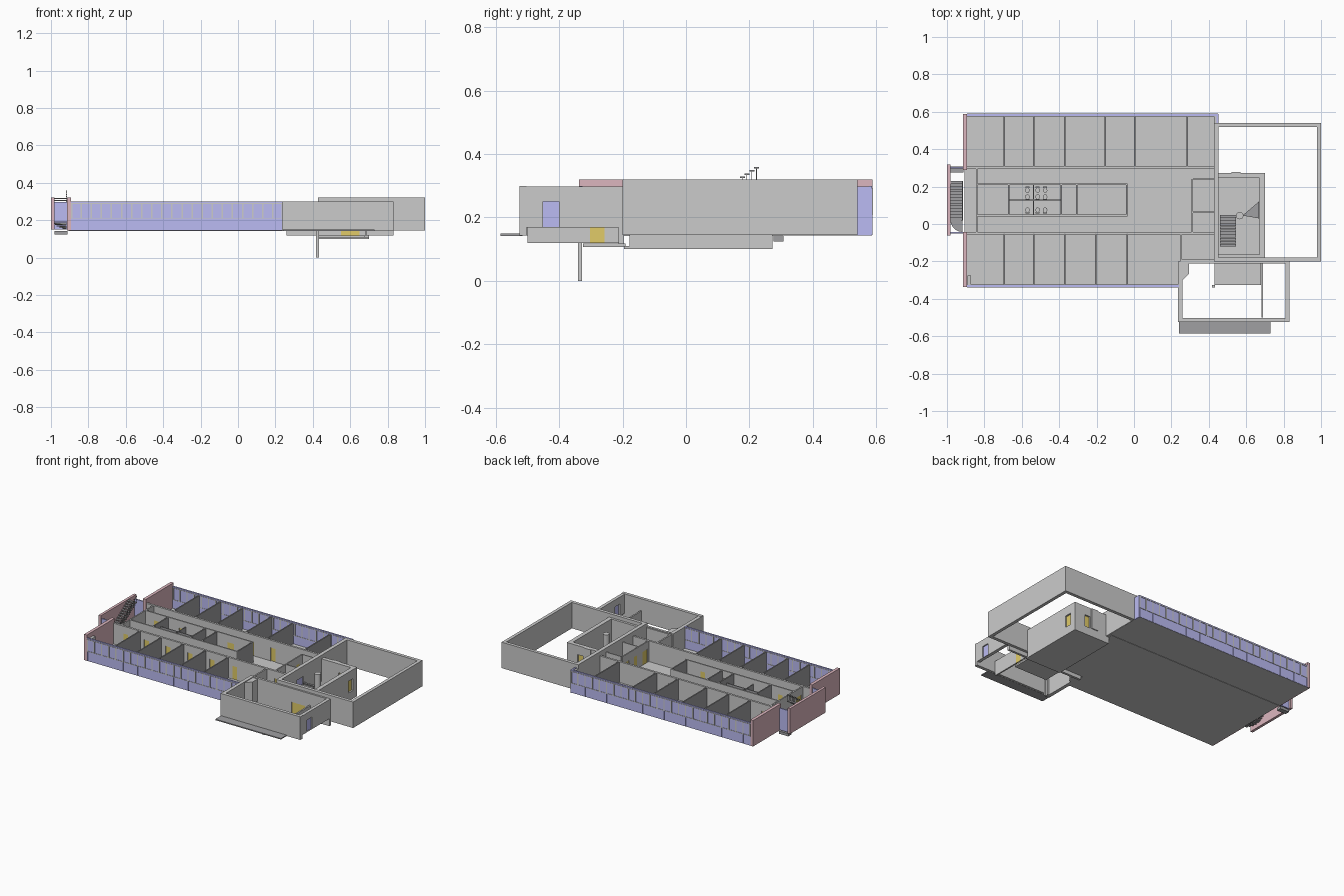
import bpy, bmesh, math


def material(name, rgb):
    m = bpy.data.materials.new(name)
    m.diffuse_color = (*rgb, 1)
    return m


BLUE = material("blue_glazing", (0.50, 0.50, 0.90))
PINK = material("pink_brick", (0.72, 0.47, 0.52))
GOLD = material("gold_door", (0.75, 0.60, 0.14))
DARK = material("dark_grey", (0.35, 0.35, 0.36))


def finish(name, bm, mat=None):
    me = bpy.data.meshes.new(name)
    bm.normal_update()
    bm.to_mesh(me)
    bm.free()
    ob = bpy.data.objects.new(name, me)
    bpy.context.collection.objects.link(ob)
    if mat:
        me.materials.append(mat)
    return ob


def prism(bm, pts, z0, z1):
    lo = [bm.verts.new((x, y, z0)) for x, y in pts]
    hi = [bm.verts.new((x, y, z1)) for x, y in pts]
    fs = [bm.faces.new(lo[::-1]), bm.faces.new(hi)]
    for i in range(len(pts)):
        j = (i + 1) % len(pts)
        fs.append(bm.faces.new((lo[i], lo[j], hi[j], hi[i])))
    bmesh.ops.recalc_face_normals(bm, faces=fs)


def box(bm, x0, x1, y0, y1, z0, z1):
    prism(bm, [(x0, y0), (x1, y0), (x1, y1), (x0, y1)], z0, z1)


def boxes(name, items, mat=None):
    bm = bmesh.new()
    for b in items:
        box(bm, *b)
    return finish(name, bm, mat)


def wall(name, axis, a0, a1, c0, c1, z0, z1, openings=(), leaf=GOLD):
    """Straight wall with openings (centre, width, bottom, top), each filled by a thin leaf."""
    def span(s, e, p, q, b, t):
        return (s, e, p, q, b, t) if axis == 'x' else (p, q, s, e, b, t)
    parts, leaves, pos, m = [], [], a0, (c0 + c1) / 2
    for c, w, b, t in sorted(openings):
        s, e = c - w / 2, c + w / 2
        parts.append(span(pos, s, c0, c1, z0, z1))
        parts.append(span(s, e, c0, c1, t, z1))
        if b > z0 + 0.001:
            parts.append(span(s, e, c0, c1, z0, b))
        leaves.append(span(s, e, m - 0.003, m + 0.003, b, t))
        pos = e
    parts.append(span(pos, a1, c0, c1, z0, z1))
    boxes(name, parts)
    if leaves:
        boxes(name + "_leaves", leaves, leaf)


F, T = 0.152, 0.292          # floor level, inner wall top
D = 0.242                    # door head

# floor slabs
boxes("floor_slabs", [(-0.905, 0.25, -0.335, -0.055, 0.144, F),
                      (-0.905, 0.45, 0.305, 0.585, 0.144, F),
                      (-0.905, 0.435, -0.055, 0.305, 0.142, F),
                      (0.25, 0.435, -0.20, -0.055, 0.142, F)])
boxes("stairwell_floor", [(0.43, 0.70, -0.195, 0.272, 0.10, 0.11)])
boxes("entry_floor", [(0.43, 0.68, -0.325, -0.19, 0.107, 0.118)])
boxes("front_ledge", [(0.24, 0.73, -0.585, -0.515, 0.142, 0.149)], DARK)
boxes("support_post", [(0.418, 0.434, -0.34, -0.327, 0.0, 0.145)])

# brick end walls
boxes("brick_end_walls", [(-0.913, -0.892, -0.338, -0.042, 0.145, 0.32),
                          (-0.913, -0.892, 0.29, 0.588, 0.145, 0.32),
                          (-1.0, -0.982, -0.062, 0.318, 0.15, 0.32)], PINK)
boxes("stair_side_glazing", [(-0.982, -0.912, -0.052, -0.044, 0.19, 0.297),
                             (-0.982, -0.912, 0.298, 0.306, 0.15, 0.297)], BLUE)


# long glazed facades, with panel joints below and window frames above
def facade(name, x0, x1, y, out):
    boxes(name + "_panels", [(x0, x1, y - 0.005, y + 0.005, 0.145, 0.299)], BLUE)
    frames, joints = [], []
    n = round((x1 - x0) / 0.0545)
    p = (x1 - x0) / n
    ya, yb = sorted((y - out * 0.007, y + out * 0.0075))
    for i in range(n + 1):
        x = min(max(x0 + i * p, x0 + 0.004), x1 - 0.004)
        frames.append((x - 0.004, x + 0.004, ya, yb, 0.21, 0.289))
        joints.append((x - 0.0012, x + 0.0012, *sorted((y, y + out * 0.0065)), 0.147, 0.21))
    for z in (0.208, 0.287):
        frames.append((x0, x1, ya, yb, z, z + 0.004))
    boxes(name + "_frames", frames)
    boxes(name + "_joints", joints, BLUE)


facade("front_facade", -0.892, 0.24, -0.331, -1)
facade("back_facade", -0.892, 0.45, 0.582, 1)
boxes("facade_return", [(0.441, 0.451, 0.54, 0.587, 0.143, 0.298)], BLUE)

# room partitions
front_x = [-0.695, -0.535, -0.37, -0.205, -0.035]
back_x = [-0.695, -0.535, -0.37, -0.155, 0.005, 0.285]
boxes("room_partitions",
      [(x - 0.004, x + 0.004, -0.327, -0.05, F, T) for x in front_x] +
      [(x - 0.004, x + 0.004, 0.305, 0.578, F, T) for x in back_x], DARK)
boxes("corner_duct", [(-0.89, -0.872, -0.327, -0.275, F, T)])

# corridor walls with a door per room
door = lambda c, w=0.036: (c, w, F, D)
wall("front_corridor_wall", 'x', -0.892, 0.435, -0.056, -0.042, F, T,
     [door(x + 0.05) for x in [-0.85] + front_x] + [door(0.33)])
wall("back_corridor_wall", 'x', -0.892, 0.435, 0.295, 0.309, F, T,
     [door(x + 0.05) for x in [-0.85] + back_x])
wall("west_lobby_wall", 'y', -0.042, 0.295, -0.845, -0.836, F, T,
     [door(0.0, 0.05), door(0.255, 0.05)])

# service core
wall("core_front_wall", 'x', -0.836, -0.035, 0.041, 0.050, F, T,
     [door(-0.74), door(-0.62), door(-0.335), door(-0.16)])
wall("core_back_wall", 'x', -0.836, -0.035, 0.208, 0.217, F, T,
     [door(-0.75, 0.05), door(-0.56, 0.05), door(-0.43, 0.05), door(-0.2, 0.05)])
boxes("core_partitions", [(x - 0.004, x + 0.004, 0.05, 0.208, F, T)
                          for x in (-0.67, -0.39, -0.305, -0.039)] +
      [(-0.67, -0.39, 0.125, 0.131, F, 0.26), (-0.54, -0.535, 0.05, 0.208, F, 0.26)], DARK)

# sanitary fixtures: bowl on a pedestal with tank
bm = bmesh.new()
for x in (-0.57, -0.515, -0.475):
    for y, s in ((0.075, -1), (0.145, -1), (0.18, 1)):
        prism(bm, [(x + 0.012 * math.cos(a * math.pi / 5), y + 0.014 * math.sin(a * math.pi / 5))
                   for a in range(10)], F + 0.012, F + 0.026)
        box(bm, x - 0.005, x + 0.005, y - 0.006, y + 0.006, F, F + 0.012)
        box(bm, x - 0.011, x + 0.011, y + s * 0.016 - 0.004, y + s * 0.016 + 0.004, F + 0.015, F + 0.045)
finish("sanitary_fixtures", bm)

# small east rooms off the corridor
wall("east_room_side", 'y', -0.042, 0.24, 0.307, 0.315, F, T, [door(0.10), door(0.19), door(0.0, 0.05)])
boxes("east_room_walls", [(0.315, 0.43, 0.236, 0.243, F, T), (0.315, 0.43, 0.059, 0.066, F, T)])
boxes("front_east_room", [(0.246, 0.256, -0.335, -0.056, F, T), (0.25, 0.43, -0.205, -0.19, 0.143, T)])

# hall: tall walls open to the ground
wall("hall_west_wall", 'y', -0.2, 0.54, 0.427, 0.452, 0.145, 0.32,
     [(0.02, 0.07, F, 0.25)], BLUE)
boxes("back_row_end_wall", [(0.427, 0.445, 0.54, 0.58, 0.145, T)])
boxes("hall_walls", [(0.452, 1.0, 0.518, 0.54, 0.145, 0.32),
                     (0.978, 1.0, -0.178, 0.518, 0.145, 0.32),
                     (0.452, 1.0, -0.2, -0.178, 0.145, 0.32)])

# stairwell block
wall("stairwell_east_wall", 'y', -0.178, 0.272, 0.672, 0.70, 0.10, 0.296,
     [(0.205, 0.05, 0.155, 0.235)])
wall("stairwell_back_wall", 'x', 0.43, 0.672, 0.245, 0.272, 0.10, 0.296,
     [(0.60, 0.04, 0.155, 0.235)])
boxes("stairwell_lower_walls", [(0.43, 0.45, -0.178, 0.245, 0.11, 0.145),
                                (0.45, 0.672, -0.178, -0.162, 0.11, 0.296),
                                (0.52, 0.57, 0.262, 0.278, 0.155, 0.296)])

# east stairs with round column
bm = bmesh.new()
for i in range(11):
    y = -0.12 + i * 0.0155
    box(bm, 0.46, 0.545, y, y + 0.014, 0.115 + i * 0.0095, 0.122 + i * 0.0095)
finish("east_stair_treads", bm, DARK)
bm = bmesh.new()
prism(bm, [(0.58, 0.045), (0.668, 0.03), (0.668, 0.12)], 0.15, 0.16)
finish("east_stair_landing", bm, DARK)
bm = bmesh.new()
prism(bm, [(0.565 + 0.02 * math.cos(a * math.pi / 8), 0.045 + 0.02 * math.sin(a * math.pi / 8))
           for a in range(16)], 0.11, 0.305)
finish("round_column", bm)
bpy.ops.object.select_all(action='DESELECT')

# entry block: open below, walls at stepped heights
boxes("entry_side_wall", [(0.236, 0.26, -0.502, -0.2, 0.143, 0.297)])
wall("entry_front_wall", 'x', 0.236, 0.832, -0.524, -0.502, 0.143, 0.299)
wall("entry_east_wall", 'y', -0.502, -0.2, 0.81, 0.832, 0.168, 0.297,
     [(-0.425, 0.05, 0.17, 0.25)], BLUE)
wall("entry_back_wall", 'x', 0.26, 0.832, -0.212, -0.196, 0.117, 0.297,
     [(0.60, 0.10, 0.119, 0.205)])
wall("entry_inner_wall", 'y', -0.50, -0.21, 0.681, 0.691, 0.119, 0.22,
     [(-0.28, 0.045, 0.12, 0.20)])
bm = bmesh.new()
prism(bm, [(0.26, -0.30), (0.295, -0.265), (0.295, -0.212), (0.26, -0.212)], 0.143, T)
finish("entry_corner_pier", bm)

# west stairs: winder steps, then a straight flight with railing
bm = bmesh.new()
for i in range(5):
    a, b = [math.radians(270 - k * 18) for k in (i, i + 1)]
    c = (-0.918, 0.022)
    prism(bm, [c] + [(c[0] + 0.064 * math.cos(t), c[1] + 0.064 * math.sin(t)) for t in (a, b)],
          0.152 + i * 0.007, 0.158 + i * 0.007)
for i in range(14):
    y, z = 0.02 + i * 0.015, 0.187 + i * 0.0101
    box(bm, -0.98, -0.918, y, y + 0.016, z - 0.006, z)
box(bm, -0.98, -0.912, 0.275, 0.308, 0.124, 0.142)
finish("west_stair_treads", bm, DARK)
bm = bmesh.new()
for i in range(14):
    y, z = 0.027 + i * 0.015, 0.187 + i * 0.0101
    box(bm, -0.9185, -0.916, y - 0.001, y + 0.001, z - 0.004, z + 0.04)
    box(bm, -0.919, -0.9155, y - 0.0075, y + 0.0085, z + 0.036, z + 0.041)
finish("west_stair_railing", bm, DARK)
